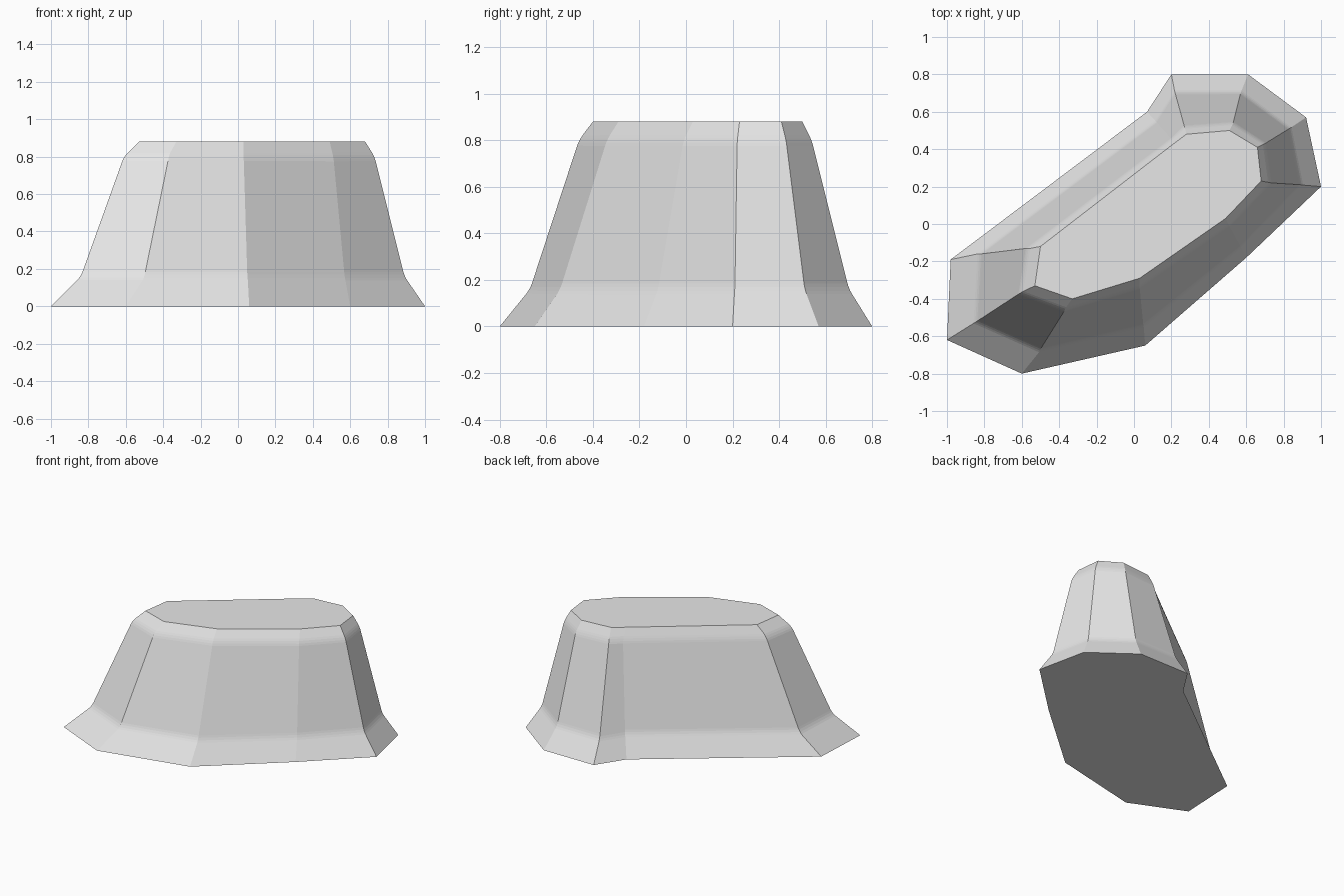
import bpy
import bmesh

if "Cube" in bpy.data.objects:
    bpy.data.objects.remove(bpy.data.objects["Cube"])

# Ten-sided outlines of the rock, from the foot up: height, then corner points
RINGS = [
    (0.00, [(-1, -.62), (-.6, -.8), (.06, -.65), (.6, -.18), (1, .2),
            (.92, .57), (.61, .8), (.2, .8), (.07, .6), (-.98, -.19)]),
    (0.16, [(-.84, -.52), (-.5, -.67), (.05, -.54), (.57, -.12), (.89, .21),
            (.83, .51), (.57, .70), (.22, .70), (.12, .545), (-.82, -.16)]),
    (0.80, [(-.61, -.37), (-.37, -.46), (.03, -.34), (.51, -.01), (.73, .22),
            (.70, .43), (.53, .54), (.27, .52), (.2, .455), (-.57, -.13)]),
    (0.88, [(-.53, -.33), (-.33, -.40), (.03, -.29), (.49, .03), (.68, .23),
            (.66, .41), (.51, .50), (.28, .48), (.2, .42), (-.50, -.12)]),
]

bm = bmesh.new()
rings = [[bm.verts.new((x, y, z)) for x, y in pts] for z, pts in RINGS]
n = len(rings[0])

# Skirt, tall wall and shoulder bands
for low, high in zip(rings, rings[1:]):
    for i in range(n):
        j = (i + 1) % n
        bm.faces.new((low[i], low[j], high[j], high[i]))

# Flat top and underside
bm.faces.new(rings[-1])
bm.faces.new(rings[0][::-1])

# Soften the horizontal creases above the skirt and below the shoulder
creases = [bm.edges.get((r[i], r[(i + 1) % n])) for r in rings[1:3] for i in range(n)]
bmesh.ops.bevel(bm, geom=creases, offset=0.025, offset_type='OFFSET',
                segments=3, profile=0.5, affect='EDGES')
bmesh.ops.recalc_face_normals(bm, faces=bm.faces)

mesh = bpy.data.meshes.new("rock_mesa")
bm.to_mesh(mesh)
bm.free()

rock = bpy.data.objects.new("rock_mesa", mesh)
bpy.context.collection.objects.link(rock)

# Plain grey stone
stone = bpy.data.materials.new("stone_grey")
stone.diffuse_color = (0.8, 0.8, 0.8, 1)
stone.use_nodes = True
stone.node_tree.nodes["Principled BSDF"].inputs["Base Color"].default_value = stone.diffuse_color
mesh.materials.append(stone)
